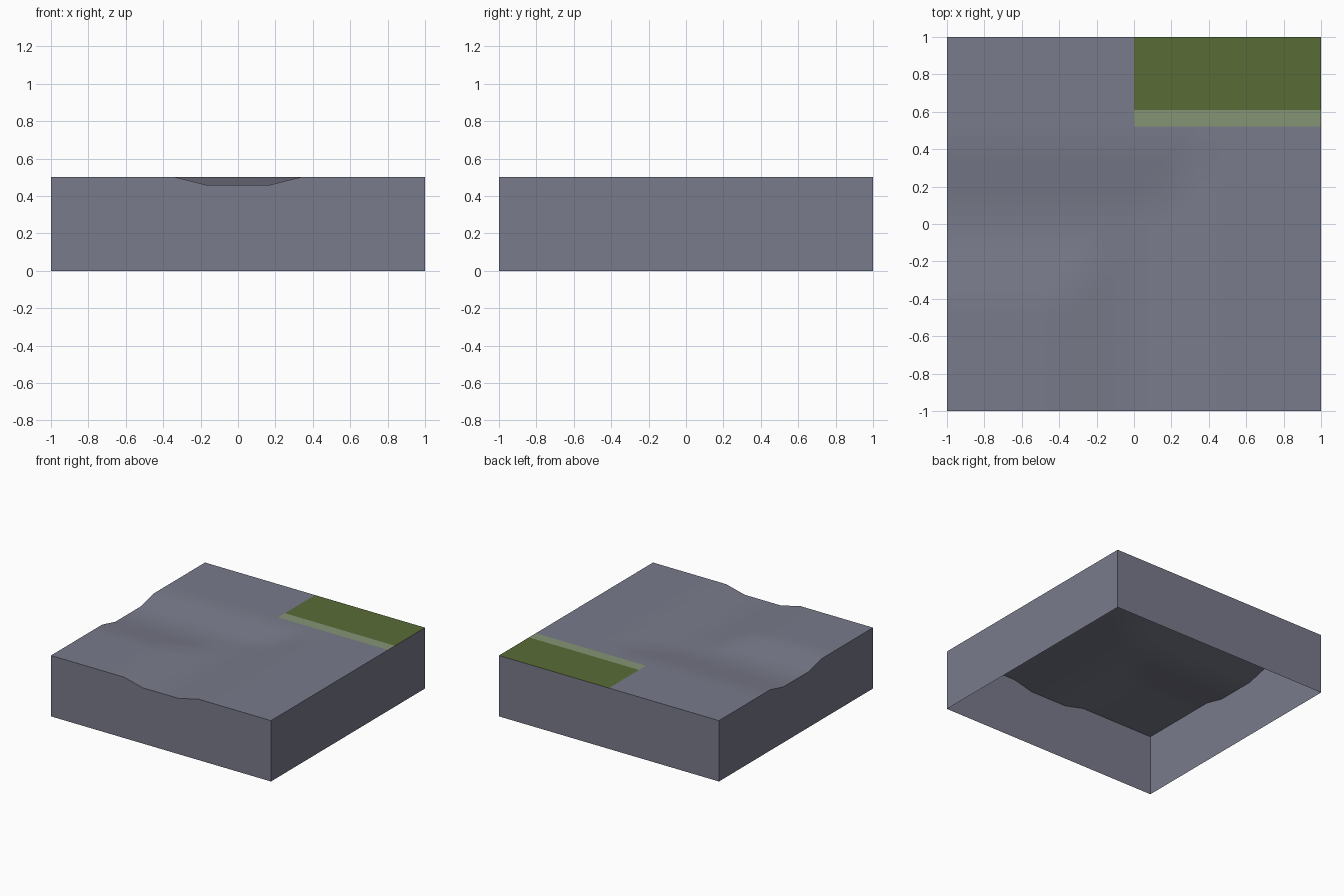
import bpy, bmesh, math
from mathutils import Vector

if "Cube" in bpy.data.objects:
    bpy.data.objects.remove(bpy.data.objects["Cube"])

HEIGHT, DEPTH = 0.5, 0.042


def material(name, rgb):
    m = bpy.data.materials.new(name)
    m.diffuse_color = (*rgb, 1)
    m.use_nodes = True
    m.node_tree.nodes["Principled BSDF"].inputs["Base Color"].default_value = m.diffuse_color
    return m


def road_height(x, y):
    """L-shaped groove: runs in from the front and leaves on the left."""
    d = abs(max(x, y))
    t = min(max((0.335 - d) / (0.335 - 0.165), 0), 1)
    return HEIGHT - DEPTH * t


# Top surface: a flat grid cut along the road and grass borders
bm = bmesh.new()
bmesh.ops.create_grid(bm, x_segments=1, y_segments=1, size=1)


def cut(point, normal):
    bmesh.ops.bisect_plane(bm, geom=bm.verts[:] + bm.edges[:] + bm.faces[:],
                           plane_co=point, plane_no=normal, dist=1e-5)


for c in (-0.5, -0.335, -0.165, 0, 0.165, 0.335, 0.52):
    cut((c, 0, 0), (1, 0, 0))
    cut((0, c, 0), (0, 1, 0))
cut((0, 0.61, 0), (0, 1, 0))
cut((0, 0, 0), (1, -1, 0))          # mitre line of the bend
for v in bm.verts:
    v.co.z = road_height(v.co.x, v.co.y)

# Grass corner with a paler strip along its front
for f in bm.faces:
    c = f.calc_center_median()
    if c.x > 0 and c.y > 0.52:
        f.material_index = 1 if c.y > 0.61 else 2

# Side walls, open underneath
rim = [e for e in bm.edges if e.is_boundary]
new = bmesh.ops.extrude_edge_only(bm, edges=rim)["geom"]
for g in new:
    if isinstance(g, bmesh.types.BMVert):
        g.co.z = 0
    elif isinstance(g, bmesh.types.BMFace):
        g.material_index = 0
bm.normal_update()
for f in bm.faces:
    c = f.calc_center_median()
    if f.normal.dot(Vector((c.x, c.y, 0)) if abs(f.normal.z) < 0.5 else Vector((0, 0, 1))) < 0:
        f.normal_flip()

mesh = bpy.data.meshes.new("ground_tile")
bm.to_mesh(mesh)
bm.free()
tile = bpy.data.objects.new("ground_tile", mesh)
bpy.context.collection.objects.link(tile)
for name, rgb in (("stone grey", (0.19, 0.197, 0.256)),
                  ("grass green", (0.099, 0.148, 0.037)),
                  ("pale grass", (0.235, 0.30, 0.177))):
    mesh.materials.append(material(name, rgb))

bpy.context.view_layer.objects.active = tile
tile.select_set(True)
bpy.ops.object.shade_smooth_by_angle(angle=math.radians(30))
